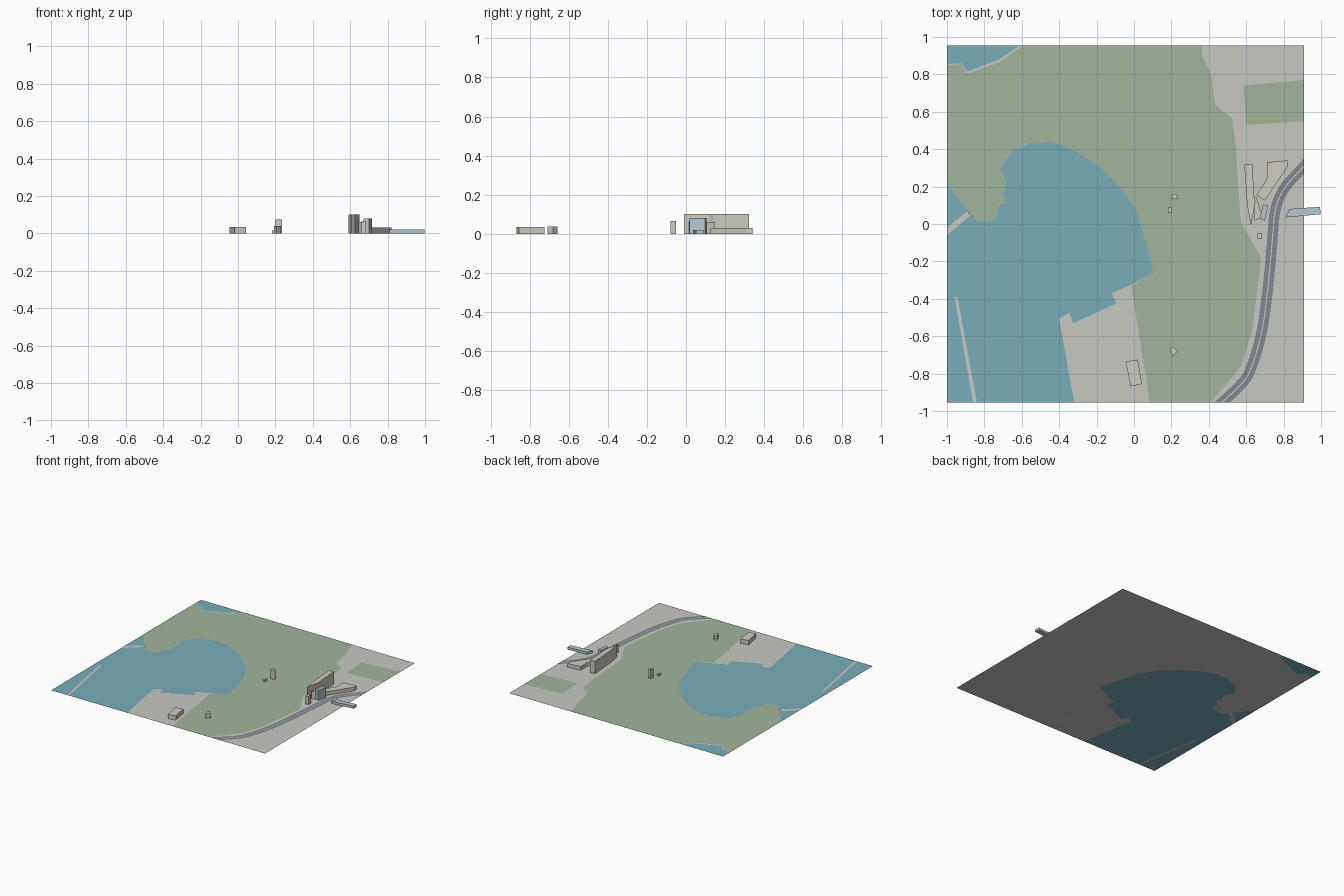
import bpy, bmesh
from mathutils import Vector

if "Cube" in bpy.data.objects:
    bpy.data.objects.remove(bpy.data.objects["Cube"])

E, S = 0.91, 0.955          # east edge, north/south edge of the site


def material(name, rgb):
    m = bpy.data.materials.new(name)
    m.diffuse_color = (*rgb, 1)
    m.use_nodes = True
    m.node_tree.nodes["Principled BSDF"].inputs["Base Color"].default_value = m.diffuse_color
    return m


WATER = material("water", (0.19, 0.42, 0.49))
GRASS = material("grass", (0.36, 0.46, 0.34))
LAND = material("land", (0.58, 0.58, 0.54))
ROAD = material("asphalt", (0.22, 0.25, 0.28))
WALL = material("concrete", (0.62, 0.60, 0.53))
GLASS = material("glass", (0.47, 0.58, 0.63))


def finish(bm, name, mat):
    me = bpy.data.meshes.new(name)
    bm.to_mesh(me)
    bm.free()
    me.materials.append(mat)
    ob = bpy.data.objects.new(name, me)
    bpy.context.collection.objects.link(ob)
    return ob


def slab(name, pts, mat, z=0.0, height=0.0):
    """Flat outline facing up, or a closed prism when a height is given."""
    bm = bmesh.new()
    face = bm.faces.new([bm.verts.new((x, y, z)) for x, y in pts])
    face.normal_update()
    if face.normal.z < 0:
        face.normal_flip()
    if height:
        top = bmesh.ops.extrude_face_region(bm, geom=[face], use_keep_orig=True)["geom"]
        bmesh.ops.translate(bm, vec=(0, 0, height),
                            verts=[v for v in top if isinstance(v, bmesh.types.BMVert)])
        bmesh.ops.recalc_face_normals(bm, faces=bm.faces[:])
    bmesh.ops.triangulate(bm, faces=[f for f in bm.faces if len(f.verts) > 4])
    return finish(bm, name, mat)


def smooth_path(pts, steps=5):
    p = [Vector(q) for q in pts]
    p = [2 * p[0] - p[1]] + p + [2 * p[-1] - p[-2]]
    out = []
    for a, b, c, d in zip(p, p[1:], p[2:], p[3:]):
        for i in range(steps):
            t = i / steps
            out.append(0.5 * (2 * b + (c - a) * t + (2 * a - 5 * b + 4 * c - d) * t ** 2
                              + (3 * b - a - 3 * c + d) * t ** 3))
    return out + [p[-2]]


def lane(name, path, inner, outer, z):
    """Ribbon between two sideways offsets of a path, trimmed to the site."""
    bm = bmesh.new()
    rows = []
    for i, p in enumerate(path):
        t = (path[min(i + 1, len(path) - 1)] - path[max(i - 1, 0)]).normalized()
        n = Vector((-t.y, t.x))
        rows.append([bm.verts.new((*(p + n * o), z)) for o in (inner, outer)])
    for (a, b), (c, d) in zip(rows, rows[1:]):
        bm.faces.new((a, c, d, b))
    for co, no in (((E, 0, 0), (1, 0, 0)), ((0, -S, 0), (0, -1, 0))):
        bmesh.ops.bisect_plane(bm, geom=bm.verts[:] + bm.edges[:] + bm.faces[:],
                               plane_co=co, plane_no=no, clear_outer=True)
    return finish(bm, name, ROAD)


# Shoreline of the bay, from the pier root round to the quay
shore = [(-.89, .07), (-.86, .03), (-.815, .01), (-.755, .015), (-.73, .05), (-.725, .095),
         (-.685, .115), (-.70, .16), (-.68, .23), (-.715, .295), (-.69, .335), (-.645, .395),
         (-.58, .415), (-.56, .435), (-.505, .43), (-.45, .44), (-.38, .42), (-.29, .375),
         (-.185, .305), (-.10, .225), (-.035, .145), (.02, .05), (.05, -.055), (.08, -.16),
         (.105, -.26), (-.015, -.325), (-.12, -.37), (-.095, -.425), (-.325, -.53),
         (-.345, -.475), (-.40, -.505), (-.32, -S)]
cove = [(-1, .855), (-.925, .86), (-.89, .815), (-.72, .88), (-.61, S)]
pier_n, pier_s = [(-1, -.02), (-.89, .07)], [(-1, -.06), (-.875, .045)]
breakwater = [(-.84, -S), (-.943, -.39), (-.96, -.39), (-.86, -S)]

# Ground and water
slab("land", cove + [(E, S), (E, -S)] + shore[::-1] + [(-1, .22)], LAND)
slab("pier", pier_n + pier_s[::-1], LAND)
slab("breakwater", breakwater, LAND)
slab("bay_water", [pier_s[0], pier_s[1]] + shore[1:] + breakwater + [(-1, -S)], WATER)
slab("inlet_water", [(-1, .22)] + [shore[0], pier_n[0]], WATER)
slab("cove_water", cove + [(-1, S)], WATER)

# Parkland laid over the ground
park = [(-1, .85), (-.925, .855), (-.89, .803), (-.715, .868), (-.595, S), (.36, S), (.365, .90),
        (.41, .80), (.435, .635), (.525, .565), (.545, .40), (.57, .015), (.68, -.185),
        (.63, -.58), (.57, -.765), (.41, -S), (.085, -S), (-.015, -.333)]
slab("park", park + shore[24::-1] + [(-1, .22)], GRASS, 0.001)
slab("sports_field", [(.585, .74), (E, .77), (E, .55), (.60, .53)], GRASS, 0.001)

# Two-lane road
route = smooth_path([(.97, .38), (.90, .30), (.80, .185), (.755, .07), (.74, -.08), (.715, -.35),
                     (.68, -.59), (.62, -.785), (.56, -.87), (.42, -1.0)])
for name, side in (("road_lane_east", 1), ("road_lane_west", -1)):
    lane(name, route, *sorted((side * .003, side * .028)), 0.002)

# Buildings: outline, height, material
buildings = {
    "long_tower": ([(.59, .318), (.632, .322), (.643, .14), (.65, .12), (.625, -.01), (.605, .10)],
                   .10, WALL),
    "mid_block": ([(.643, .145), (.655, .145), (.685, .04), (.645, .015)], .06, WALL),
    "glass_tower": ([(.69, .105), (.717, .098), (.70, .018), (.672, .03)], .08, GLASS),
    "south_tower": ([(.66, -.05), (.685, -.05), (.685, -.08), (.66, -.08)], .065, WALL),
    "low_hall": ([(.71, .33), (.82, .34), (.82, .305), (.70, .125), (.655, .155), (.71, .24)],
                 .03, WALL),
    "east_wing": ([(.83, .08), (.995, .092), (.997, .052), (.81, .035)], .02, GLASS),
    "park_tower": ([(.205, .16), (.225, .16), (.236, .135), (.20, .132)], .075, WALL),
    "park_hut": ([(.182, .087), (.20, .087), (.20, .06), (.182, .06)], .015, WALL),
    "warehouse": ([(-.045, -.735), (.02, -.725), (.043, -.855), (-.018, -.868)], .035, WALL),
    "pavilion": ([(.192, -.672), (.21, -.658), (.231, -.68), (.207, -.708)], .038, WALL),
}
for name, (outline, height, mat) in buildings.items():
    slab(name, outline, mat, 0.0, height)
